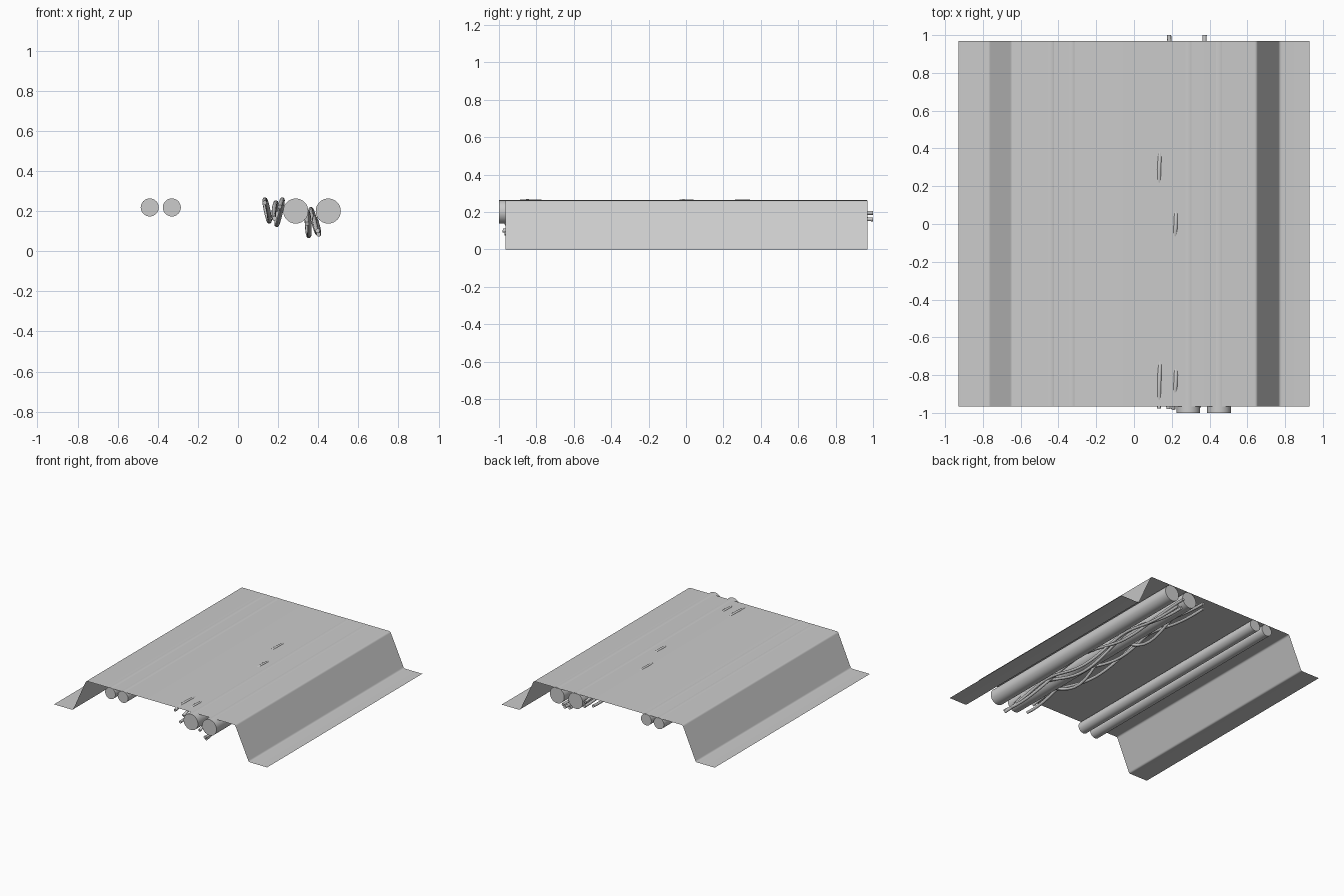
import bpy, math
from mathutils import Vector

if "Cube" in bpy.data.objects:
    bpy.data.objects.remove(bpy.data.objects["Cube"])


def add_mesh(name, verts, faces, angle=40):
    me = bpy.data.meshes.new(name)
    me.from_pydata(verts, [], faces)
    ob = bpy.data.objects.new(name, me)
    bpy.context.collection.objects.link(ob)
    bpy.ops.object.select_all(action='DESELECT')
    ob.select_set(True)
    bpy.context.view_layer.objects.active = ob
    bpy.ops.object.shade_smooth_by_angle(angle=math.radians(angle))
    return ob


def rounded(points, r, steps=4):
    """Polyline with its inner corners replaced by small curves."""
    pts = [Vector(p) for p in points]
    out = [pts[0]]
    for a, b, c in zip(pts, pts[1:], pts[2:]):
        p = b + (a - b).normalized() * r
        q = b + (c - b).normalized() * r
        for i in range(steps + 1):
            t = i / steps
            out.append(p * (1 - t) ** 2 + b * 2 * t * (1 - t) + q * t * t)
    return out + [pts[-1]]


# Folded hat-section cover, a single thin sheet
prof = rounded([(-0.93, 0), (-0.765, 0), (-0.65, 0.26),
                (0.65, 0.26), (0.77, 0), (0.93, 0)], 0.012)
n = len(prof)
verts = [(p.x, y, p.y) for y in (-0.965, 0.97) for p in prof]
add_mesh("cover_sheet", verts, [(i, i + 1, n + i + 1, n + i) for i in range(n - 1)])


def pipe(name, x, z, r, y0, y1, sides=32):
    ring = [(x + r * math.cos(2 * math.pi * i / sides),
             z + r * math.sin(2 * math.pi * i / sides)) for i in range(sides)]
    v = [(a, y, b) for y in (y0, y1) for a, b in ring]
    f = [(i, sides + i, sides + (i + 1) % sides, (i + 1) % sides) for i in range(sides)]
    f += [tuple(range(sides)), tuple(range(2 * sides - 1, sides - 1, -1))]
    add_mesh(name, v, f)


# Straight pipes under the cover
for i, x in enumerate((-0.44, -0.33)):
    pipe(f"small_pipe_{i + 1}", x, 0.218, 0.045, -0.964, 0.968)
for i, x in enumerate((0.288, 0.45)):
    pipe(f"large_pipe_{i + 1}", x, 0.20, 0.0625, -1.0, 0.965)


def cable(name, cx, cz, amp, tilt, peak, wave, y0, y1):
    cu = bpy.data.curves.new(name, 'CURVE')
    cu.dimensions = '3D'
    cu.bevel_depth = 0.011
    cu.bevel_resolution = 3
    cu.use_fill_caps = True
    cu.resolution_u = 2
    count = 33
    sp = cu.splines.new('POLY')
    sp.points.add(count - 1)
    for i, pt in enumerate(sp.points):
        y = y0 + (y1 - y0) * i / (count - 1)
        fade = 1.0 if y < 0.3 else 1.0 - 0.8 * (y - 0.3) / 0.7
        dz = amp * fade * math.cos(2 * math.pi * (y - peak) / wave)
        dx = tilt * dz + 0.006 * math.sin(2 * math.pi * (y - peak) / wave)
        pt.co = (cx + dx, y, cz + dz, 1)
    sp.use_smooth = True
    ob = bpy.data.objects.new(name, cu)
    bpy.context.collection.objects.link(ob)


# Two loose bundles of wavy cables: x, z, swing, tilt, peak y, wavelength, ends
cables = [
    (0.145, 0.203, 0.055, -0.20, -0.83, 1.15, -0.975, 0.95),
    (0.207, 0.194, 0.064, 0.22, -0.83, 0.83, -0.98, 0.95),
    (0.185, 0.203, 0.040, 0.10, -0.45, 1.00, -0.98, 1.00),
    (0.350, 0.135, 0.060, -0.05, -0.70, 1.10, -0.97, 0.95),
    (0.380, 0.150, 0.060, -0.28, -0.20, 1.30, -0.98, 1.00),
    (0.392, 0.125, 0.042, -0.25, -0.55, 0.90, -0.97, 0.96),
]
for i, c in enumerate(cables):
    cable(f"cable_{i + 1}", *c)
